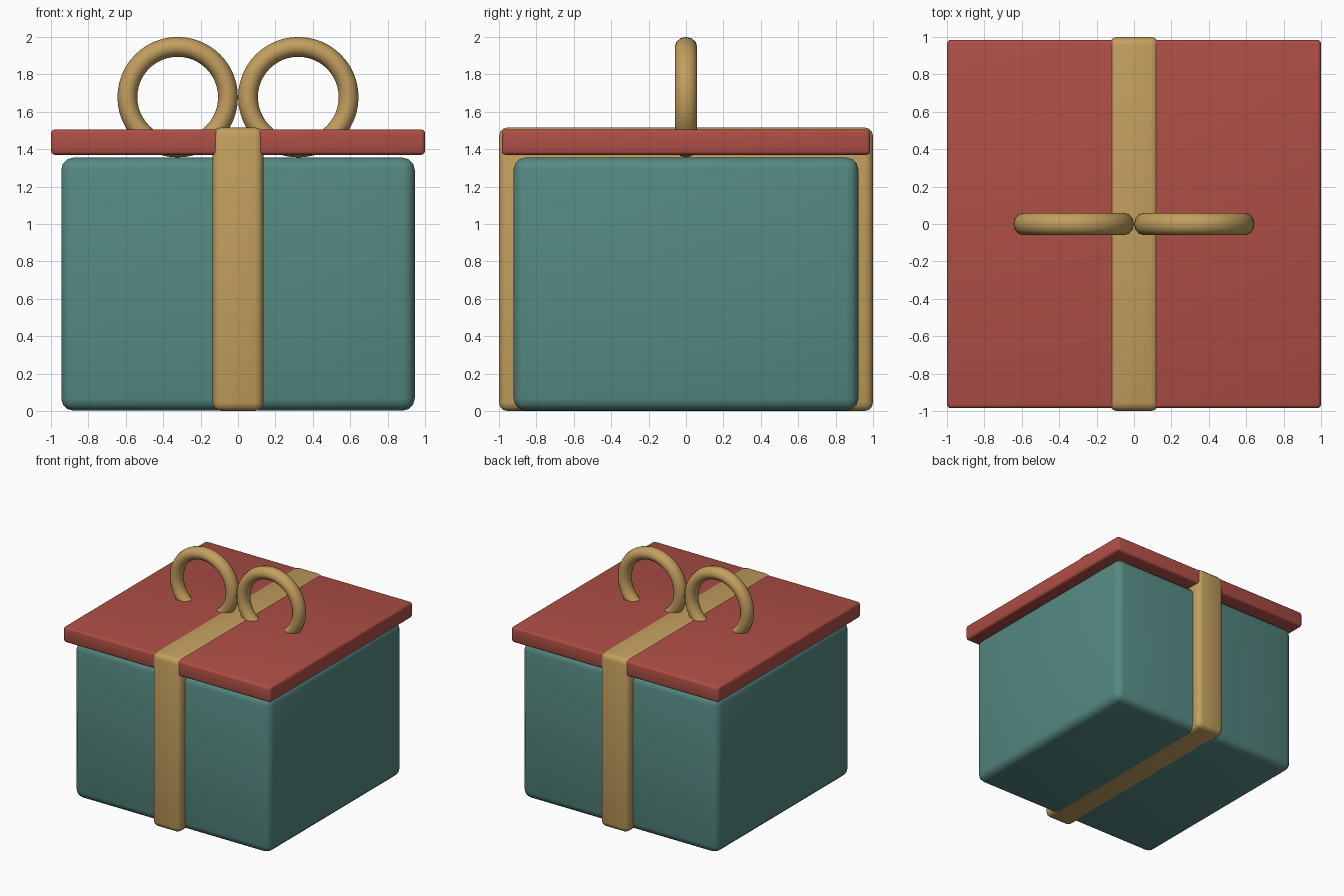
import bpy, math

if "Cube" in bpy.data.objects:
    bpy.data.objects.remove(bpy.data.objects["Cube"])


def material(name, color):
    m = bpy.data.materials.new(name)
    m.diffuse_color = (*color, 1.0)
    m.use_nodes = True
    m.node_tree.nodes["Principled BSDF"].inputs["Base Color"].default_value = m.diffuse_color
    return m


teal = material("teal", (0.091, 0.250, 0.223))
red = material("red", (0.42, 0.077, 0.060))
gold = material("gold", (0.54, 0.345, 0.112))


def finish(ob, name, mat, angle):
    ob.name = name
    ob.data.materials.append(mat)
    bpy.ops.object.shade_smooth_by_angle(angle=math.radians(angle))


def rounded_box(name, hx, hy, z0, z1, bevel, segments, mat):
    bpy.ops.mesh.primitive_cube_add(size=2, location=(0, 0, (z0 + z1) / 2))
    ob = bpy.context.object
    ob.scale = (hx, hy, (z1 - z0) / 2)
    bpy.ops.object.transform_apply(location=False, rotation=False, scale=True)
    mod = ob.modifiers.new("round_edges", 'BEVEL')
    mod.width = bevel
    mod.segments = segments
    bpy.ops.object.modifier_apply(modifier=mod.name)
    finish(ob, name, mat, 50)


# Box, overhanging lid and the ribbon band wrapped around both
rounded_box("box", 0.945, 0.922, 0.002, 1.355, 0.065, 3, teal)
rounded_box("lid", 1.0, 0.985, 1.37, 1.505, 0.02, 3, red)
rounded_box("ribbon", 0.135, 1.0, 0.0, 1.516, 0.045, 3, gold)

# Two bow loops sunk into the lid
for side, name in ((-1, "left_bow_loop"), (1, "right_bow_loop")):
    bpy.ops.mesh.primitive_torus_add(
        major_radius=0.269, minor_radius=0.053, major_segments=48,
        minor_segments=12, location=(side * 0.3225, 0, 1.678),
        rotation=(math.pi / 2, 0, 0))
    ob = bpy.context.object
    ob.scale = (1, 1, 1.13)
    bpy.ops.object.transform_apply(location=False, rotation=True, scale=True)
    finish(ob, name, gold, 60)
